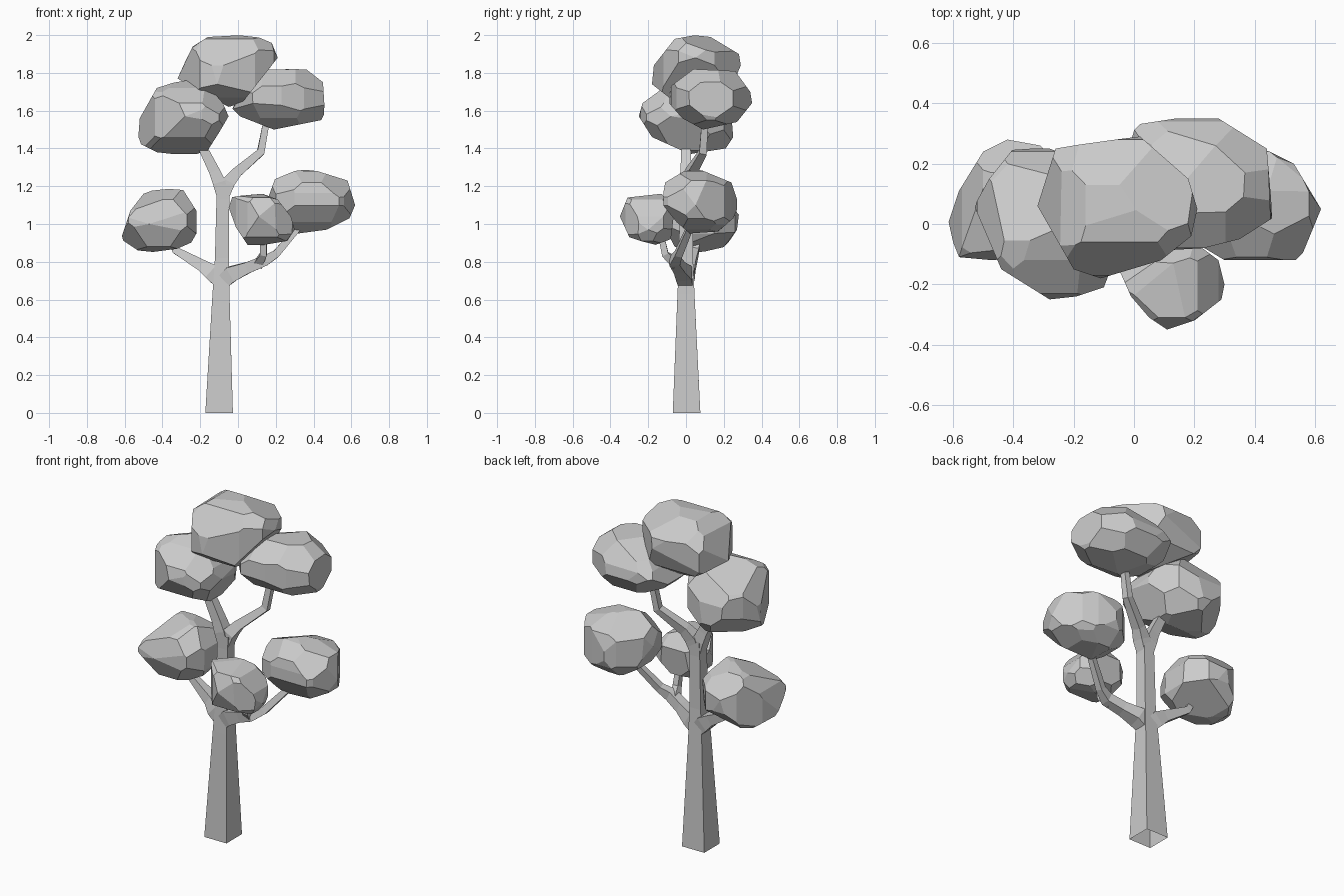
import bpy
import bmesh
from itertools import product
from math import radians
from mathutils import Vector
from mathutils.geometry import convex_hull_2d

default_cube = bpy.data.objects.get("Cube")
if default_cube:
    bpy.data.objects.remove(default_cube, do_unlink=True)

# One pale grey for the whole tree
grey = bpy.data.materials.new("pale grey")
grey.use_nodes = True
grey.diffuse_color = (0.6, 0.6, 0.6, 1)
grey.node_tree.nodes["Principled BSDF"].inputs["Base Color"].default_value = grey.diffuse_color

# Diagonal directions for trimming the clumps
UP_BACK_LEFT = Vector((.29, .29, .91))
UP_FRONT_RIGHT = Vector((-.29, -.29, .91))
UP_BACK_RIGHT = Vector((-.29, .29, .91))
BACK_RIGHT = Vector((-.71, .71, 0))


def add_object(name, bm):
    mesh = bpy.data.meshes.new(name)
    bm.to_mesh(mesh)
    bm.free()
    mesh.materials.append(grey)
    bpy.context.collection.objects.link(bpy.data.objects.new(name, mesh))


def slice_off(bm, point, normal):
    """Remove everything beyond a plane and close the flat cut."""
    geom = bm.verts[:] + bm.edges[:] + bm.faces[:]
    bmesh.ops.bisect_plane(bm, geom=geom, dist=1e-5, plane_co=point,
                           plane_no=normal, clear_outer=True)
    rim = [e for e in bm.edges if e.is_boundary]
    if rim:
        bmesh.ops.holes_fill(bm, edges=rim, sides=0)


def clump(name, front, side, top, chamfer=0.57, trims=()):
    """Carve a faceted leaf clump from a block, profiles in hundredths."""
    profiles = [(front, 0, 2), (side, 1, 2), (top, 0, 1)]
    low, high = [9.0] * 3, [-9.0] * 3
    for points, a, b in profiles:
        for p in points:
            for axis, value in ((a, p[0]), (b, p[1])):
                low[axis] = min(low[axis], value / 100)
                high[axis] = max(high[axis], value / 100)
    low, high = Vector(low), Vector(high)
    centre, half = (low + high) / 2, (high - low) / 2

    bm = bmesh.new()
    bmesh.ops.create_cube(bm, size=2)
    for v in bm.verts:
        v.co = centre + v.co * half

    # Trim to each profile
    for points, a, b in profiles:
        flat = [Vector(p) / 100 for p in points]
        ring = [flat[i] for i in convex_hull_2d(flat)]
        middle = sum(ring, Vector((0, 0))) / len(ring)
        for p, q in zip(ring, ring[1:] + ring[:1]):
            across = Vector((q.y - p.y, p.x - q.x))
            if across.dot(p - middle) < 0:
                across.negate()
            point, normal = centre.copy(), Vector()
            point[a], point[b] = p
            normal[a], normal[b] = across
            slice_off(bm, point, normal.normalized())

    # Chamfer the eight corners
    for corner in product((-1, 1), repeat=3):
        normal = Vector([c / h for c, h in zip(corner, half)])
        slice_off(bm, centre + Vector(corner) * half * chamfer, normal.normalized())

    # Shave individual sides by a given depth
    for direction, depth in trims:
        tip = max((v.co.copy() for v in bm.verts), key=direction.dot)
        slice_off(bm, tip - direction * depth, direction)

    # Merge slivers into broad facets
    bmesh.ops.remove_doubles(bm, verts=bm.verts[:], dist=0.015)
    bmesh.ops.dissolve_limit(bm, angle_limit=radians(8), verts=bm.verts[:], edges=bm.edges[:])
    bmesh.ops.recalc_face_normals(bm, faces=bm.faces[:])
    add_object(name, bm)


def limb(name, path):
    """Open four-sided tapering limb through (x, y, z, half width) stations."""
    bm = bmesh.new()
    spots = [Vector(p[:3]) for p in path]
    rings = []
    for i, spot in enumerate(spots):
        along = (spots[min(i + 1, len(spots) - 1)] - spots[max(i - 1, 0)]).normalized()
        if spot.z == 0:
            along = Vector((0, 0, 1))
        u = Vector((0, 1, 0)).cross(along).normalized()
        v = along.cross(u)
        r = path[i][3]
        rings.append([bm.verts.new(spot + u * r * s + v * r * t)
                      for s, t in ((-1, -1), (1, -1), (1, 1), (-1, 1))])
    for lower, upper in zip(rings, rings[1:]):
        for k in range(4):
            n = (k + 1) % 4
            bm.faces.new((lower[k], lower[n], upper[n], upper[k]))
    add_object(name, bm)


# Trunk and branches
limb("trunk", [(-.1, .003, 0, .073), (-.09, 0, .63, .045), (-.085, 0, .82, .037),
               (-.08, 0, 1.13, .034), (-.075, 0, 1.21, .036)])
limb("lower_right_branch", [(-.09, 0, .69, .036), (-.14, .005, .745, .042), (-.19, .02, .78, .031),
                            (-.33, .05, .86, .019), (-.36, .06, .93, .016)])
limb("lower_left_branch", [(-.09, 0, .685, .036), (-.035, -.01, .735, .042), (.05, -.035, .768, .03),
                           (.14, -.06, .805, .028), (.2, -.04, .84, .02), (.32, .02, .98, .016)])
limb("lower_front_twig", [(.11, -.05, .79, .025), (.135, -.11, .84, .018), (.135, -.13, .93, .016)])
limb("upper_right_branch", [(-.08, 0, 1.14, .03), (-.1, 0, 1.22, .034),
                            (-.125, 0, 1.28, .029), (-.2, 0, 1.43, .023)])
limb("upper_left_branch", [(-.08, 0, 1.14, .03), (-.05, .005, 1.22, .034), (-.01, .025, 1.27, .027),
                           (.12, .09, 1.38, .02), (.15, .1, 1.54, .017)])

# Leaf clumps: front, side and top profiles
clump("lower_right_clump",
      [(-62, 92), (-57, 107), (-50, 116), (-42, 119), (-29, 118), (-22, 107),
       (-22, 95), (-26, 88), (-43, 85), (-53, 86)],
      [(-12, 100), (-8, 113), (4, 119), (17, 117), (28, 105), (27, 97), (21, 88), (8, 85), (-6, 88)],
      [(-62, -1), (-58, 11), (-50, 24), (-42, 28), (-31, 26), (-22, 16), (-22, 0),
       (-27, -10), (-47, -12), (-58, -11)],
      chamfer=.61, trims=[(UP_FRONT_RIGHT, .04), (-UP_FRONT_RIGHT, .05), (UP_BACK_LEFT, .025)])
clump("lower_front_clump",
      [(-5, 109), (-4, 114), (1, 115), (13, 116), (21, 113), (28, 104), (30, 97),
       (26, 91), (14, 89), (5, 89), (-1, 98)],
      [(-35, 104), (-31, 114), (-22, 115), (-13, 116), (-6, 108), (-8, 92), (-16, 89),
       (-24, 91), (-30, 93)],
      [(-5, -15), (-1, -24), (5, -31), (11, -35), (20, -32), (29, -25), (30, -20),
       (28, -12), (20, -6), (5, -6)], chamfer=.61)
clump("lower_left_clump",
      [(16, 114), (20, 125), (33, 129), (42, 128), (58, 123), (62, 110), (59, 103),
       (47, 97), (32, 95), (22, 101)],
      [(-13, 111), (-11, 122), (-1, 128), (7, 129), (24, 122), (28, 110), (25, 103),
       (17, 96), (2, 95), (-5, 101)],
      [(16, 8), (20, -6), (30, -12), (55, -12), (62, 5), (53, 20), (45, 24), (35, 27), (22, 22)],
      trims=[(BACK_RIGHT, .03), (-BACK_RIGHT, .01), (UP_BACK_RIGHT, .035),
             (UP_BACK_LEFT, .015), (-UP_FRONT_RIGHT, .015)])
clump("upper_right_clump",
      [(-53, 143), (-52, 156), (-43, 172), (-29, 177), (-14, 171), (-8, 164), (-5, 157),
       (-9, 150), (-16, 139), (-25, 136), (-43, 138)],
      [(-25, 157), (-23, 164), (-12, 172), (0, 177), (15, 172), (24, 158), (25, 146),
       (21, 140), (2, 137), (-18, 146)],
      [(-53, 6), (-44, -15), (-28, -25), (-19, -24), (-10, -21), (-5, -8), (-6, 5),
       (-15, 20), (-28, 25), (-40, 25), (-48, 15)],
      trims=[(UP_BACK_RIGHT, .05), (UP_FRONT_RIGHT, .015)])
clump("upper_left_clump",
      [(-3, 161), (2, 170), (13, 182), (25, 183), (36, 182), (45, 175), (46, 159),
       (44, 155), (19, 150), (1, 157)],
      [(-9, 164), (-8, 173), (4, 182), (26, 181), (34, 170), (35, 164), (27, 154),
       (9, 150), (-2, 156)],
      [(1, 33), (14, 35), (28, 35), (44, 25), (46, 2), (35, -5), (23, -8), (8, -9), (-3, 5), (-3, 25)],
      trims=[(UP_BACK_RIGHT, .035)])
clump("crown_clump",
      [(-32, 177), (-28, 186), (-24, 194), (-16, 199), (2, 200), (17, 198), (21, 188),
       (14, 179), (2, 164), (-5, 162), (-15, 169)],
      [(-18, 174), (-17, 184), (-6, 198), (5, 200), (13, 199), (28, 190), (29, 184),
       (24, 172), (8, 162), (-9, 167)],
      [(-32, 6), (-26, 25), (-14, 27), (2, 29), (18, 15), (21, 5), (19, -4), (9, -12),
       (-11, -18), (-20, -15)],
      chamfer=.63, trims=[(UP_BACK_LEFT, .045)])
